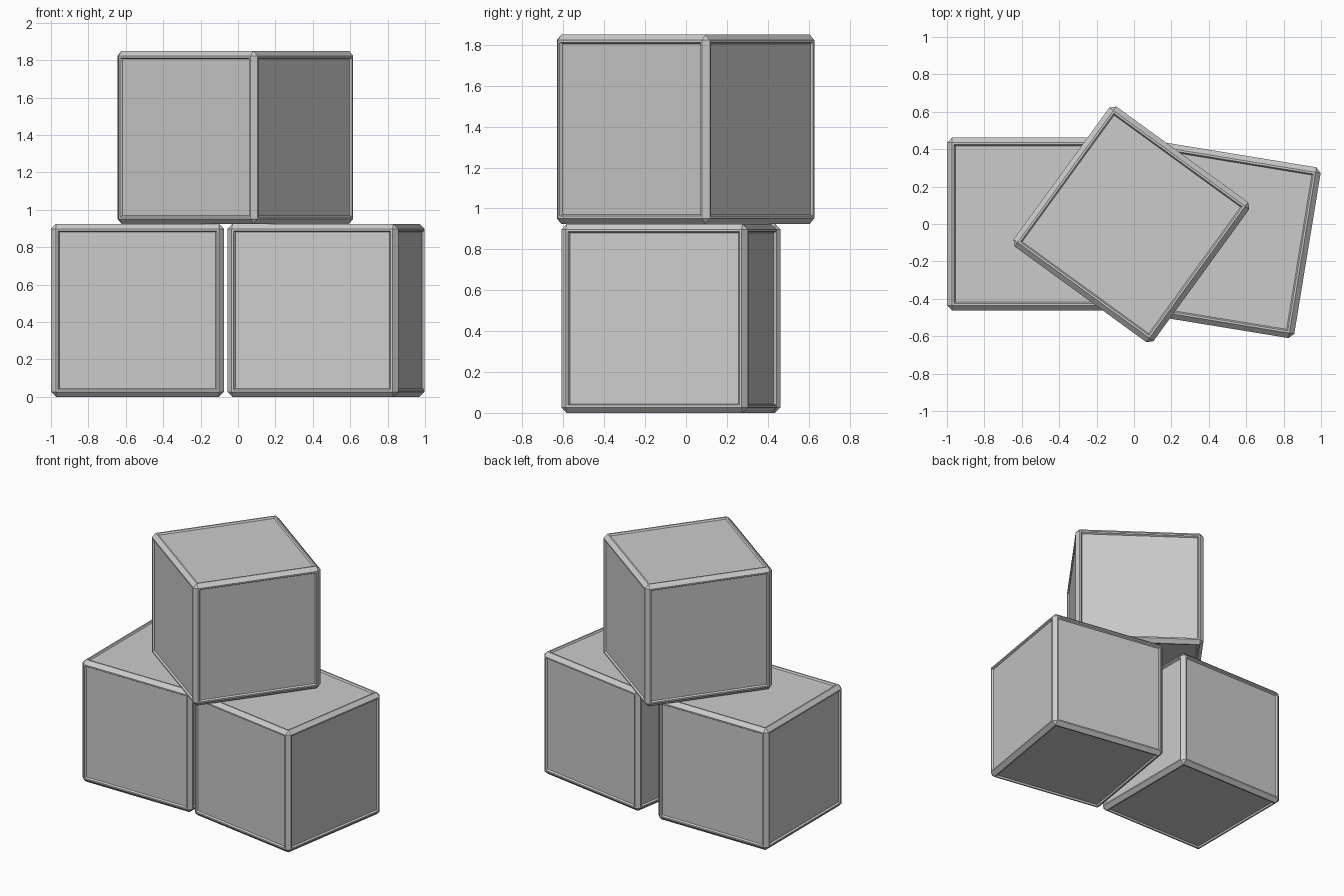
import bpy, bmesh, math
from mathutils import Matrix

if "Cube" in bpy.data.objects:
    bpy.data.objects.remove(bpy.data.objects["Cube"])

SIZE = 0.925      # edge length of one block
CHAMFER = 0.027


def block(name, x, y, level, degrees):
    """Chamfered cube with a shallow recessed panel on every side."""
    bm = bmesh.new()
    bmesh.ops.create_cube(bm, size=SIZE)
    bmesh.ops.bevel(bm, geom=bm.edges[:], offset=CHAMFER, offset_type='OFFSET',
                    segments=1, profile=0.5, affect='EDGES')
    # flat rim, then the sloped wall down to the panel
    panels = [f for f in bm.faces if f.calc_area() > 0.5]
    bmesh.ops.inset_individual(bm, faces=panels, thickness=0.015)
    panels = [f for f in bm.faces if f.calc_area() > 0.5]
    bmesh.ops.inset_individual(bm, faces=panels, thickness=0.01, depth=-0.012)
    bmesh.ops.recalc_face_normals(bm, faces=bm.faces[:])
    mesh = bpy.data.meshes.new(name)
    bm.to_mesh(mesh)
    bm.free()
    obj = bpy.data.objects.new(name, mesh)
    bpy.context.collection.objects.link(obj)
    obj.location = (x, y, SIZE * (level + 0.5))
    obj.rotation_euler.z = math.radians(degrees)
    return obj


# two blocks on the ground, one twisted on top
block("left_block", -1 + SIZE / 2, 0.0, 0, 0)
block("right_block", 0.471, -0.083, 0, -9.3)
block("top_block", -0.014, -0.002, 1, -36)
